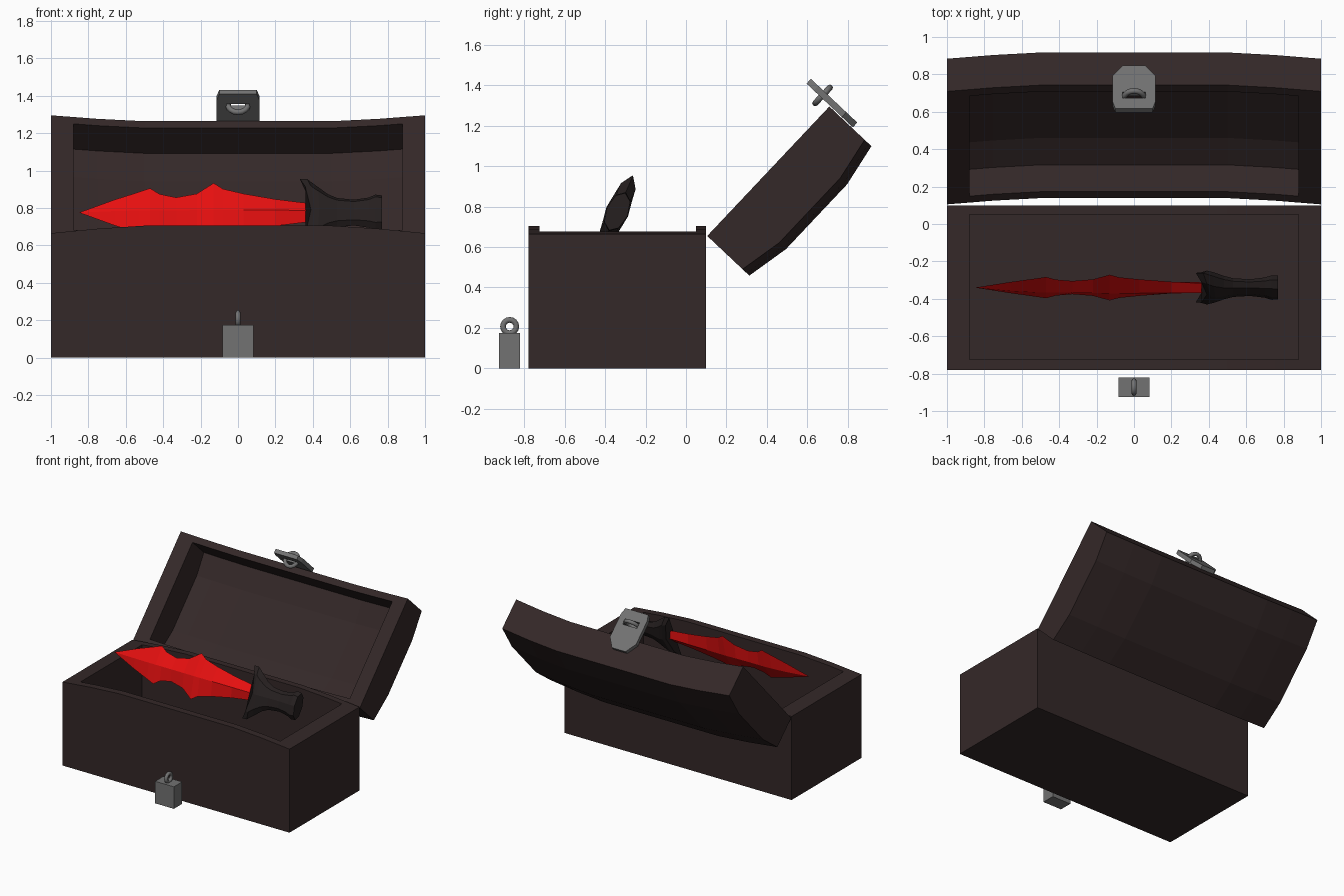
import bpy, bmesh, math
from mathutils import Matrix, Vector

if "Cube" in bpy.data.objects:
    bpy.data.objects.remove(bpy.data.objects["Cube"])


def material(name, rgb):
    m = bpy.data.materials.new(name)
    m.diffuse_color = (*rgb, 1)
    m.use_nodes = True
    m.node_tree.nodes["Principled BSDF"].inputs["Base Color"].default_value = m.diffuse_color
    return m


WOOD = material("dark wood", (0.034, 0.021, 0.021))
GRIP = material("black leather", (0.019, 0.014, 0.014))
RED = material("red blade", (0.80, 0.005, 0.005))
STEEL = material("grey steel", (0.17, 0.17, 0.17))


def add_object(name, bm, mat, matrix=None):
    bmesh.ops.remove_doubles(bm, verts=bm.verts, dist=1e-5)
    bmesh.ops.recalc_face_normals(bm, faces=bm.faces)
    mesh = bpy.data.meshes.new(name)
    bm.to_mesh(mesh)
    bm.free()
    mesh.materials.append(mat)
    ob = bpy.data.objects.new(name, mesh)
    ob.matrix_world = matrix or Matrix()
    bpy.context.collection.objects.link(ob)
    return ob


def loft(name, sections, mat, matrix=None):
    """Skin a row of equal-length closed sections and cap both ends."""
    bm = bmesh.new()
    rings = [[bm.verts.new(p) for p in s] for s in sections]
    n = len(rings[0])
    for a, b in zip(rings, rings[1:]):
        for i in range(n):
            j = (i + 1) % n
            bm.faces.new((a[i], a[j], b[j], b[i]))
    bm.faces.new(rings[0])
    bm.faces.new(rings[-1])
    return add_object(name, bm, mat, matrix)


def box(name, lo, hi, mat, matrix=None):
    return loft(name, [[(x, lo[1], lo[2]), (x, hi[1], lo[2]), (x, hi[1], hi[2]), (x, lo[1], hi[2])]
                       for x in (lo[0], hi[0])], mat, matrix)


def torus(name, center, axis, major, minor, mat, matrix=None, segs=16, sides=8):
    q = Vector((0, 0, 1)).rotation_difference(Vector(axis))
    bm = bmesh.new()
    rings = []
    for i in range(segs):
        a = math.tau * i / segs
        ring = []
        for k in range(sides):
            b = math.tau * k / sides
            r = major + minor * math.cos(b)
            p = Vector((r * math.cos(a), r * math.sin(a), minor * math.sin(b)))
            ring.append(bm.verts.new(q @ p + Vector(center)))
        rings.append(ring)
    for i in range(segs):
        a, b = rings[i], rings[(i + 1) % segs]
        for k in range(sides):
            m = (k + 1) % sides
            bm.faces.new((a[k], a[m], b[m], b[k]))
    ob = add_object(name, bm, mat, matrix)
    for f in ob.data.polygons:
        f.use_smooth = True
    return ob


def cut(ob, cutter):
    mod = ob.modifiers.new("cut", "BOOLEAN")
    mod.operation, mod.solver, mod.object = "DIFFERENCE", "EXACT", cutter
    bpy.context.view_layer.update()
    dg = bpy.context.evaluated_depsgraph_get()
    mesh = bpy.data.meshes.new_from_object(ob.evaluated_get(dg))
    ob.modifiers.clear()
    ob.data = mesh
    bpy.data.objects.remove(cutter)


def rise(x):
    """Gentle crown of the rim: 1 in the middle, 0 at the ends."""
    x = abs(x)
    if x <= 0.5:
        return 1.0
    if x <= 0.75:
        return 1 - 0.4 * (x - 0.5) / 0.25
    return 0.6 * (1 - x) / 0.25


XS = (-1, -0.75, -0.5, 0.5, 0.75, 1)
XC = (-0.88, -0.75, -0.5, 0.5, 0.75, 0.88)

# chest base with a crowned rim, hollowed out
base = loft("chest_base", [[(x, -0.78, 0), (x, 0.10, 0), (x, 0.10, 0.665 + 0.04 * rise(x)),
                            (x, -0.78, 0.665 + 0.04 * rise(x))] for x in XS], WOOD)
cut(base, box("base_cutter", (-0.88, -0.725, 0.06), (0.88, 0.05, 1.0), WOOD))

# lid frame: local y runs from hinge to front, local -z points out of the lid
e, n = Vector((0, 0.686, 0.727)).normalized(), Vector((0, 0.727, -0.686)).normalized()
LID = Matrix.Translation((0, 0.105, 0.655)) @ Matrix(((1, 0, 0), e, -n)).transposed().to_4x4()


def lid_section(x, profile):
    return [(x, u, -(w + 0.046 * rise(x))) for u, w in profile]


LID_OUT = ((0, 0), (0, 0.24), (0.22, 0.282), (0.66, 0.282), (0.88, 0.24), (0.88, 0))
LID_IN = ((0.05, -0.2), (0.05, 0.197), (0.22, 0.235), (0.66, 0.235), (0.83, 0.197), (0.83, -0.2))
lid = loft("chest_lid", [lid_section(x, LID_OUT) for x in XS], WOOD, LID)
cut(lid, loft("lid_cutter", [lid_section(x, LID_IN) for x in XC], WOOD, LID))

# hasp plate on the lid front, with a slot and a ring through it
half = ((0.10, -0.16), (0.115, -0.11), (0.115, 0.08), (0.06, 0.155))
outline = list(half) + [(-x, w) for x, w in reversed(half)]
hasp = loft("hasp_plate", [[(x, u, -w) for x, w in outline] for u in (0.885, 0.917)], STEEL, LID)
cut(hasp, box("slot_cutter", (-0.062, 0.8, 0.038), (0.062, 1.0, 0.084), STEEL, LID))
torus("hasp_ring", (0, 0.897, 0.062), (0, 0, 1), 0.053, 0.015, STEEL, LID)

# padlock standing in front of the chest
box("padlock_body", (-0.083, -0.925, 0), (0.083, -0.82, 0.175), STEEL)
torus("padlock_shackle", (0, -0.872, 0.207), (1, 0, 0), 0.033, 0.014, STEEL)

# dagger frame: local z is the blade width, local y the thickness
d = Vector((0, 0.40, 0.917)).normalized()
DAGGER = Matrix.Translation((0, -0.34, 0.775)) @ Matrix(
    ((1, 0, 0), d.cross(Vector((1, 0, 0))), d)).transposed().to_4x4()

# wavy blade with a diamond section: x, half width, half thickness
BLADE = ((-0.85, 0, 0), (-0.66, 0.075, 0.02), (-0.53, 0.12, 0.028), (-0.47, 0.142, 0.03),
         (-0.42, 0.108, 0.03), (-0.33, 0.088, 0.03), (-0.22, 0.11, 0.032), (-0.13, 0.172, 0.034),
         (-0.08, 0.138, 0.034), (0.03, 0.11, 0.033), (0.2, 0.078, 0.032), (0.41, 0.05, 0.03))
loft("blade", [[(x, 0, h), (x, t, 0), (x, 0, -h), (x, -t, 0)] for x, h, t in BLADE], RED, DAGGER)

# hilt: x, half width, half thickness, sweep of the guard tips toward the blade
HILT = ((0.39, 0.197, 0.04, 0.06), (0.41, 0.195, 0.055, 0.04), (0.435, 0.155, 0.058, 0.015),
        (0.48, 0.108, 0.05, 0), (0.53, 0.085, 0.04, 0), (0.62, 0.075, 0.036, 0),
        (0.70, 0.088, 0.045, 0), (0.735, 0.105, 0.055, 0), (0.77, 0.10, 0.055, 0))
ANG = [math.tau * i / 8 for i in range(8)]
loft("hilt", [[(x - s * math.sin(a) ** 2, t * math.cos(a), h * math.sin(a)) for a in ANG]
              for x, h, t, s in HILT], GRIP, DAGGER)
